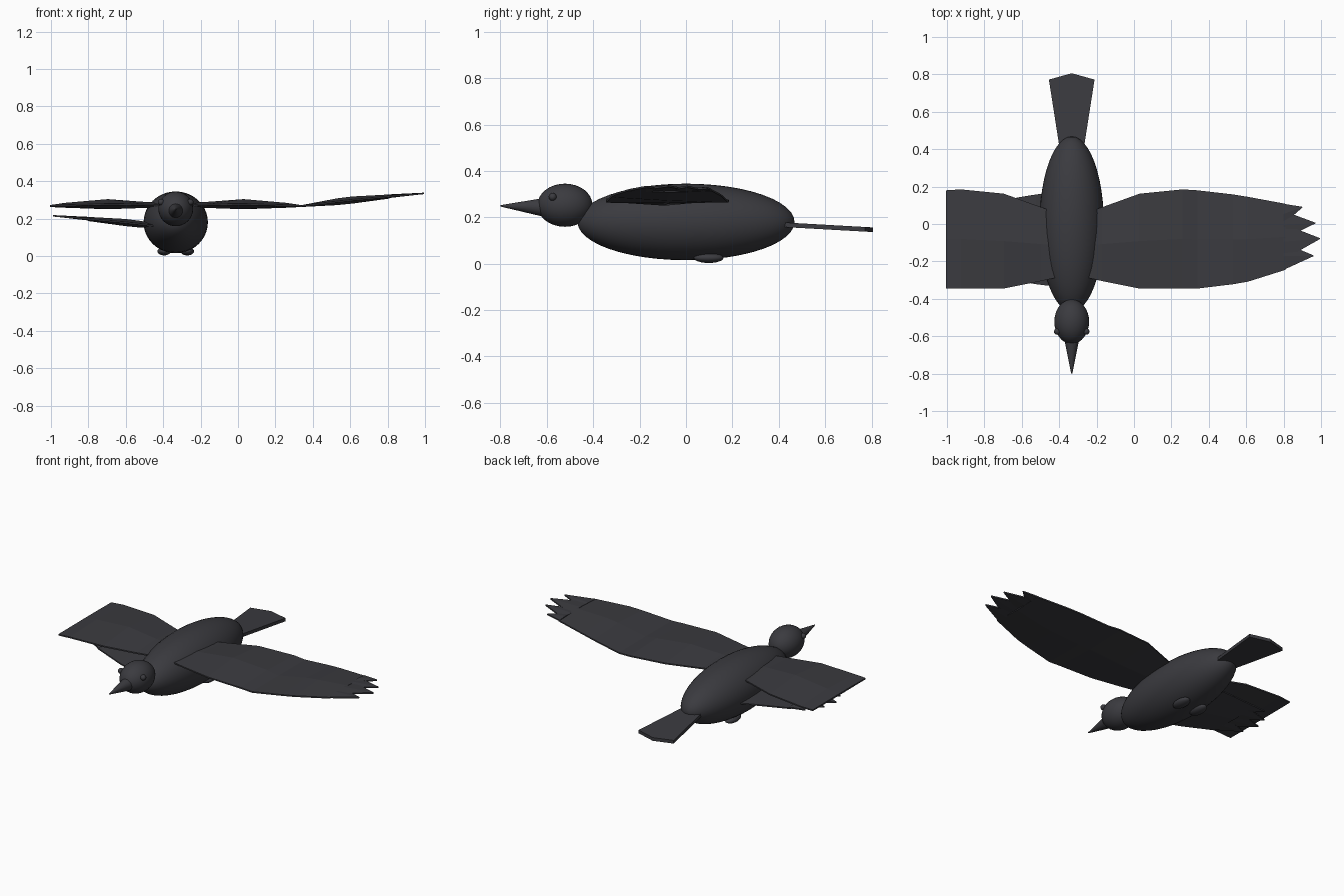
import bpy, bmesh, math
from mathutils import Matrix, Vector

if "Cube" in bpy.data.objects:
    bpy.data.objects.remove(bpy.data.objects["Cube"])

CX = -0.333  # body centre line

plumage = bpy.data.materials.new("charcoal plumage")
plumage.diffuse_color = (0.043, 0.043, 0.050, 1)
plumage.use_nodes = True
plumage.node_tree.nodes["Principled BSDF"].inputs["Base Color"].default_value = plumage.diffuse_color


def finish(name, bm, smooth):
    bmesh.ops.recalc_face_normals(bm, faces=bm.faces)
    mesh = bpy.data.meshes.new(name)
    bm.to_mesh(mesh)
    bm.free()
    mesh.materials.append(plumage)
    for p in mesh.polygons:
        p.use_smooth = smooth
    obj = bpy.data.objects.new(name, mesh)
    bpy.context.collection.objects.link(obj)
    return obj


def ellipsoid(name, centre, radii, segs=32, rings=16):
    bm = bmesh.new()
    # poles point along y
    m = (Matrix.Translation(centre) @ Matrix.Diagonal((*radii, 1))
         @ Matrix.Rotation(math.pi / 2, 4, 'X'))
    bmesh.ops.create_uvsphere(bm, u_segments=segs, v_segments=rings, radius=1, matrix=m)
    return finish(name, bm, True)


def loft(bm, sections):
    """Skin a row of equal-sized point rings and cap both ends."""
    rings = [[bm.verts.new(p) for p in s] for s in sections]
    n = len(rings[0])
    for a, b in zip(rings, rings[1:]):
        for i in range(n):
            j = (i + 1) % n
            bm.faces.new((a[i], a[j], b[j], b[i]))
    bm.faces.new(rings[0])
    bm.faces.new(rings[-1])


def wing_section(x, front, back, z, half):
    """Lens-shaped slice: thin edges, thicker middle."""
    mid = (front + back) / 2
    e = 0.004
    return [(x, front, z - e), (x, front, z + e), (x, mid, z + half),
            (x, back, z + e), (x, back, z - e), (x, mid, z - half)]


def place(bm, origin, target, mirrored):
    for v in bm.verts:
        d = v.co - Vector(origin)
        if mirrored:
            d.x = -d.x
        v.co = Vector(target) + d


# Body, head, eyes and feet
ellipsoid("body", (CX, 0, 0.18), (0.172, 0.468, 0.165), 40, 24)
ellipsoid("head", (CX, -0.522, 0.252), (0.093, 0.119, 0.093))
for side, label in ((-1, "left"), (1, "right")):
    ellipsoid(label + "_eye", (CX + side * 0.078, -0.575, 0.288), (0.017, 0.017, 0.017), 16, 10)
    ellipsoid(label + "_foot", (CX + side * 0.062, 0.098, 0.025), (0.036, 0.064, 0.022), 20, 12)

# Beak
bm = bmesh.new()
bmesh.ops.create_cone(bm, cap_ends=True, segments=24, radius1=0.041, radius2=0.003, depth=0.19,
                      matrix=Matrix.Translation((CX, -0.705, 0.246))
                      @ Matrix.Rotation(math.radians(88), 4, 'X'))
beak = finish("beak", bm, True)
bpy.context.view_layer.objects.active = beak
beak.select_set(True)
bpy.ops.object.shade_smooth_by_angle(angle=math.radians(35))

# Tail fan with a pointed end
bm = bmesh.new()
outline = [(-0.064, 0.40), (0.064, 0.40), (0.122, 0.772), (0, 0.806), (-0.122, 0.772)]
loft(bm, [[(CX + x, y, 0.169 - 0.056 * (y - 0.4) + dz) for x, y in outline]
          for dz in (-0.010, 0.010)])
finish("tail", bm, False)

# Wings: x, front y, back y, z, half thickness
INNER = [(-0.28, -0.28, 0.05, 0.272, 0.012), (-0.17, -0.305, 0.09, 0.273, 0.016),
         (0.03, -0.345, 0.162, 0.277, 0.027), (0.26, -0.345, 0.185, 0.271, 0.013),
         (0.34, -0.345, 0.180, 0.267, 0.005)]
OUTER = [(0.34, -0.345, 0.180, 0.267, 0.005), (0.53, -0.322, 0.158, 0.290, 0.018),
         (0.61, -0.308, 0.145, 0.299, 0.019), (0.81, -0.245, 0.108, 0.318, 0.011)]
# Feathers: base front y, base back y, tip x, tip y
FEATHERS = [(-0.245, -0.10, 0.96, -0.17), (-0.19, 0.0, 0.995, -0.078),
            (-0.08, 0.07, 0.97, 0.005), (0.0, 0.108, 0.90, 0.09)]
HINGE = (0.34, 0, 0.267)

for label, mirrored in (("right", False), ("left", True)):
    bm = bmesh.new()
    loft(bm, [wing_section(*s) for s in INNER])
    if mirrored:
        place(bm, HINGE, (2 * CX - 0.34, 0, 0.267), True)
    finish(label + "_inner_wing", bm, False)

    # the left outer panel sits low, starting inside the body
    target = (CX, 0, 0.147) if mirrored else HINGE
    bm = bmesh.new()
    loft(bm, [wing_section(*s) for s in OUTER])
    for i, (f, b, tx, ty) in enumerate(FEATHERS):
        z = 0.318 + 0.002 * (i % 2)
        tz = 0.318 + (tx - 0.81) * 0.09
        loft(bm, [wing_section(0.80, f, b, z, 0.009),
                  wing_section(tx, ty - 0.002, ty + 0.002, tz, 0.004)])
    place(bm, HINGE, target, mirrored)
    finish(label + "_outer_wing", bm, False)
